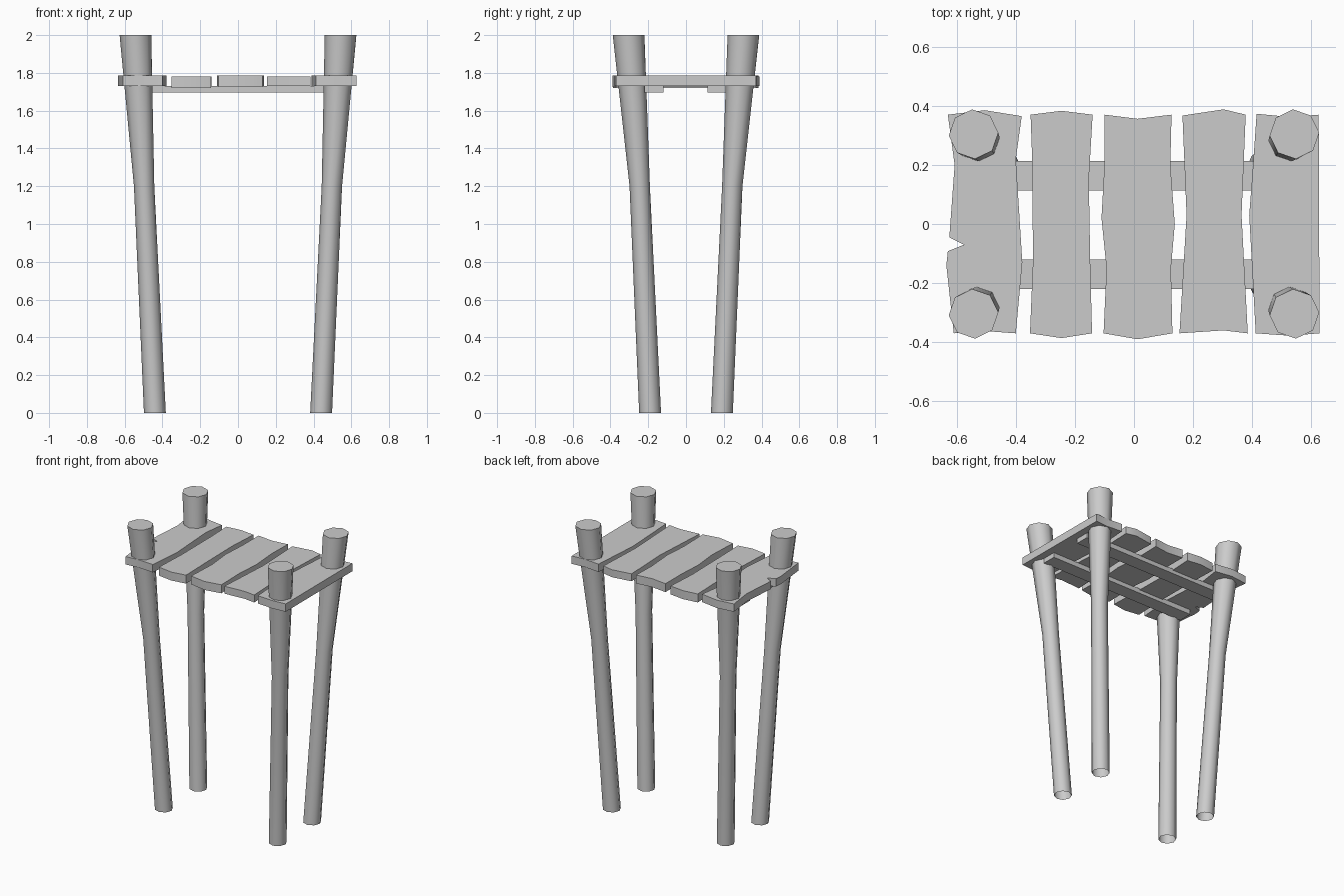
import bpy, bmesh, math

if "Cube" in bpy.data.objects:
    bpy.data.objects.remove(bpy.data.objects["Cube"])


def make_object(name, bm):
    bmesh.ops.recalc_face_normals(bm, faces=bm.faces)
    mesh = bpy.data.meshes.new(name)
    bm.to_mesh(mesh)
    bm.free()
    ob = bpy.data.objects.new(name, mesh)
    bpy.context.collection.objects.link(ob)
    return ob


def smooth(ob, angle=50):
    bpy.ops.object.select_all(action='DESELECT')
    ob.select_set(True)
    bpy.context.view_layer.objects.active = ob
    bpy.ops.object.shade_smooth_by_angle(angle=math.radians(angle))


# Leaning, flared eight-sided post with open foot and closed top
def post(name, sx, sy):
    bm = bmesh.new()
    rings = []
    for x, y, z, r in ((0.44, 0.19, 0, 0.058), (0.497, 0.245, 1.2, 0.054), (0.543, 0.304, 2, 0.084)):
        rings.append([bm.verts.new((sx * x + r * math.cos(i * math.pi / 4 + 0.06),
                                    sy * y + r * math.sin(i * math.pi / 4 + 0.06), z))
                      for i in range(8)])
    for a, b in zip(rings, rings[1:]):
        for i in range(8):
            j = (i + 1) % 8
            bm.faces.new((a[i], a[j], b[j], b[i]))
    cap = bm.faces.new(rings[-1])
    ob = make_object(name, bm)
    # keep the outside facing out on the open shape
    if ob.data.polygons[-1].normal.z < 0:
        ob.data.flip_normals()
    smooth(ob)


# Flat plank cut from a hand-hewn outline
def plank(name, outline, z0, z1):
    bm = bmesh.new()
    base = bm.faces.new([bm.verts.new((x, y, z0)) for x, y in outline])
    top = bmesh.ops.extrude_face_region(bm, geom=[base], use_keep_orig=True)
    for v in top['geom']:
        if isinstance(v, bmesh.types.BMVert):
            v.co.z = z1
    smooth(make_object(name, bm))


# Straight cross bar under the planks
def bar(name, y):
    bm = bmesh.new()
    bmesh.ops.create_cube(bm, size=1)
    for v in bm.verts:
        v.co = (v.co.x * 1.15, y + v.co.y * 0.1, 1.713 + v.co.z * 0.034)
    make_object(name, bm)


for fb, sy in (("front", -1), ("back", 1)):
    for lr, sx in (("left", -1), ("right", 1)):
        post(f"{fb}_{lr}_post", sx, sy)

bar("front_bar", -0.17)
bar("back_bar", 0.163)

plank("notched_plank", [(-.63, .37), (-.505, .385), (-.38, .365), (-.4, .22), (-.378, -.13),
                        (-.4, -.37), (-.507, -.362), (-.61, -.37), (-.635, -.14), (-.63, -.092),
                        (-.575, -.07), (-.625, -.045), (-.607, .2)], 1.73, 1.785)
plank("plank_2", [(-.35, .37), (-.245, .383), (-.14, .37), (-.153, .15), (-.148, -.14),
                  (-.142, -.37), (-.245, -.386), (-.352, -.37), (-.342, -.13), (-.344, .2)], 1.721, 1.78)
plank("plank_3", [(-.1, .37), (.012, .356), (.127, .37), (.123, .2), (.138, 0), (.125, -.15),
                  (.13, -.37), (.012, -.39), (-.103, -.37), (-.093, -.15), (-.11, .02),
                  (-.1, .2)], 1.726, 1.785)
plank("plank_4", [(.164, .367), (.303, .388), (.378, .37), (.364, .03), (.385, -.37),
                  (.303, -.36), (.154, -.37), (.178, .03)], 1.73, 1.782)
plank("plank_5", [(.415, .373), (.53, .362), (.625, .37), (.628, -.37), (.527, -.378),
                  (.412, -.37), (.39, .03), (.403, .2)], 1.73, 1.785)
